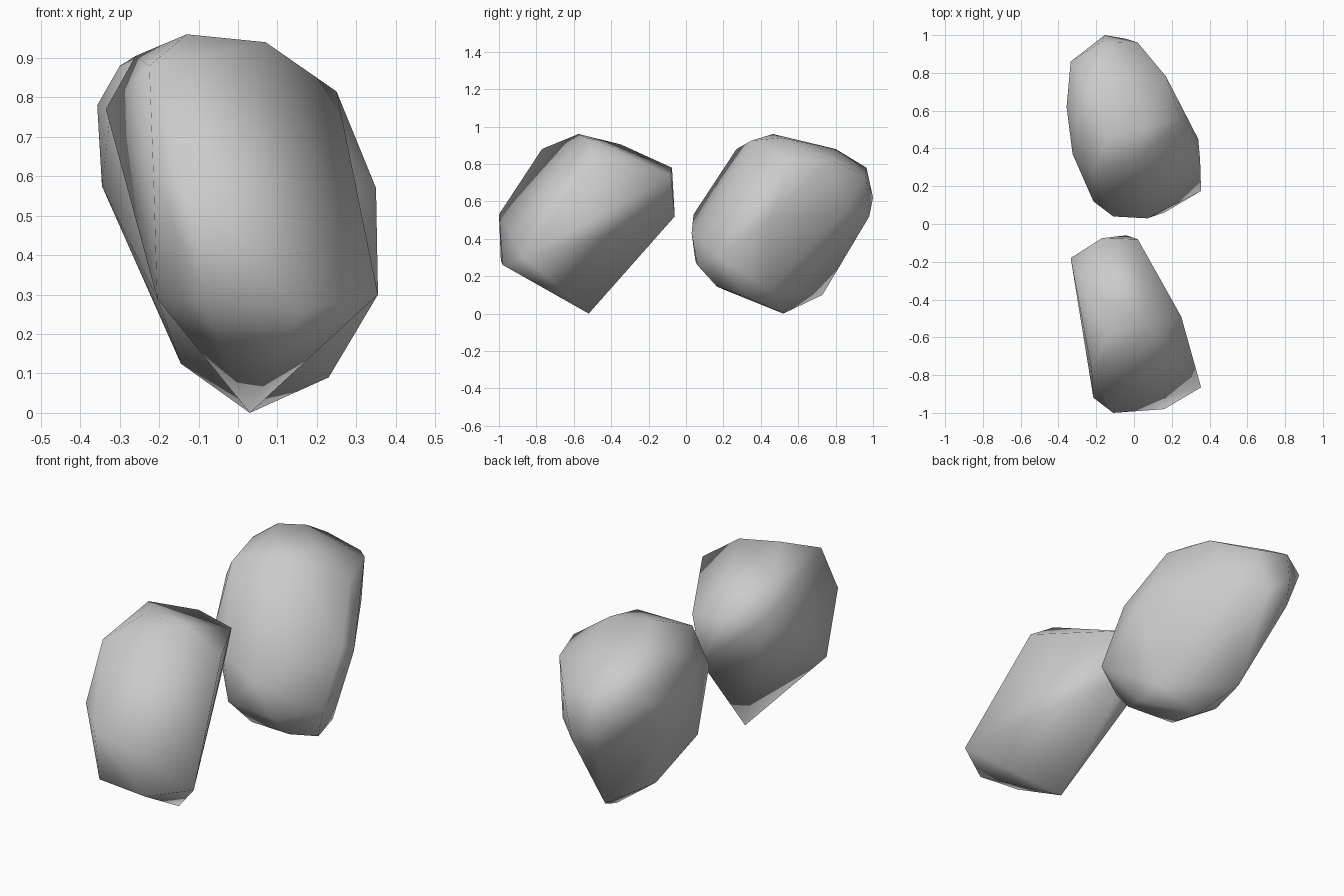
import bpy, bmesh

SHIFT = 1.04  # spacing between the two stones along y

# main corner points shared by both stones
CORE = [
    (-.13, .465, .96), (.07, .51, .94), (.25, .55, .815), (.355, .175, .30),
    (.03, .52, 0), (-.205, .198, .29), (-.215, .12, .615), (.16, .06, .26),
    (-.11, .04, .53), (-.09, .05, .285), (-.335, .86, .77), (-.26, .69, .905),
    (-.225, .27, .88), (.02, .96, .74), (-.04, .98, .52), (-.17, .965, .78),
]

# extra points that round off the more detailed stone
DETAIL = [
    (-.357, .62, .78), (-.17, .80, .88), (-.155, 1, .62), (-.17, .96, .49),
    (.03, .35, .925), (.17, .78, .815), (.10, .853, .546), (.35, .34, .57),
    (.34, .45, .505), (-.145, .45, .125), (-.07, .21, .125), (.23, .32, .09),
    (.22, .45, .125), (.175, .165, .145), (-.055, .73, .10), (-.345, .55, .575),
    (-.325, .37, .75), (-.30, .55, .88), (.07, .03, .43),
]


def stone(name, points, dy):
    """Wrap a convex skin around the points, shaded smooth."""
    bm = bmesh.new()
    for x, y, z in points:
        bm.verts.new((x, y + dy, z))
    bmesh.ops.convex_hull(bm, input=bm.verts[:])
    loose = [v for v in bm.verts if not v.link_faces]
    bmesh.ops.delete(bm, geom=loose, context='VERTS')
    bmesh.ops.recalc_face_normals(bm, faces=bm.faces[:])
    for f in bm.faces:
        f.smooth = True
    mesh = bpy.data.meshes.new(name)
    bm.to_mesh(mesh)
    bm.free()
    obj = bpy.data.objects.new(name, mesh)
    bpy.context.collection.objects.link(obj)
    return obj


# rounder stone at the back, coarser copy in front
stone("stone_detailed", CORE + DETAIL, 0)
stone("stone_simple", CORE, -SHIFT)
